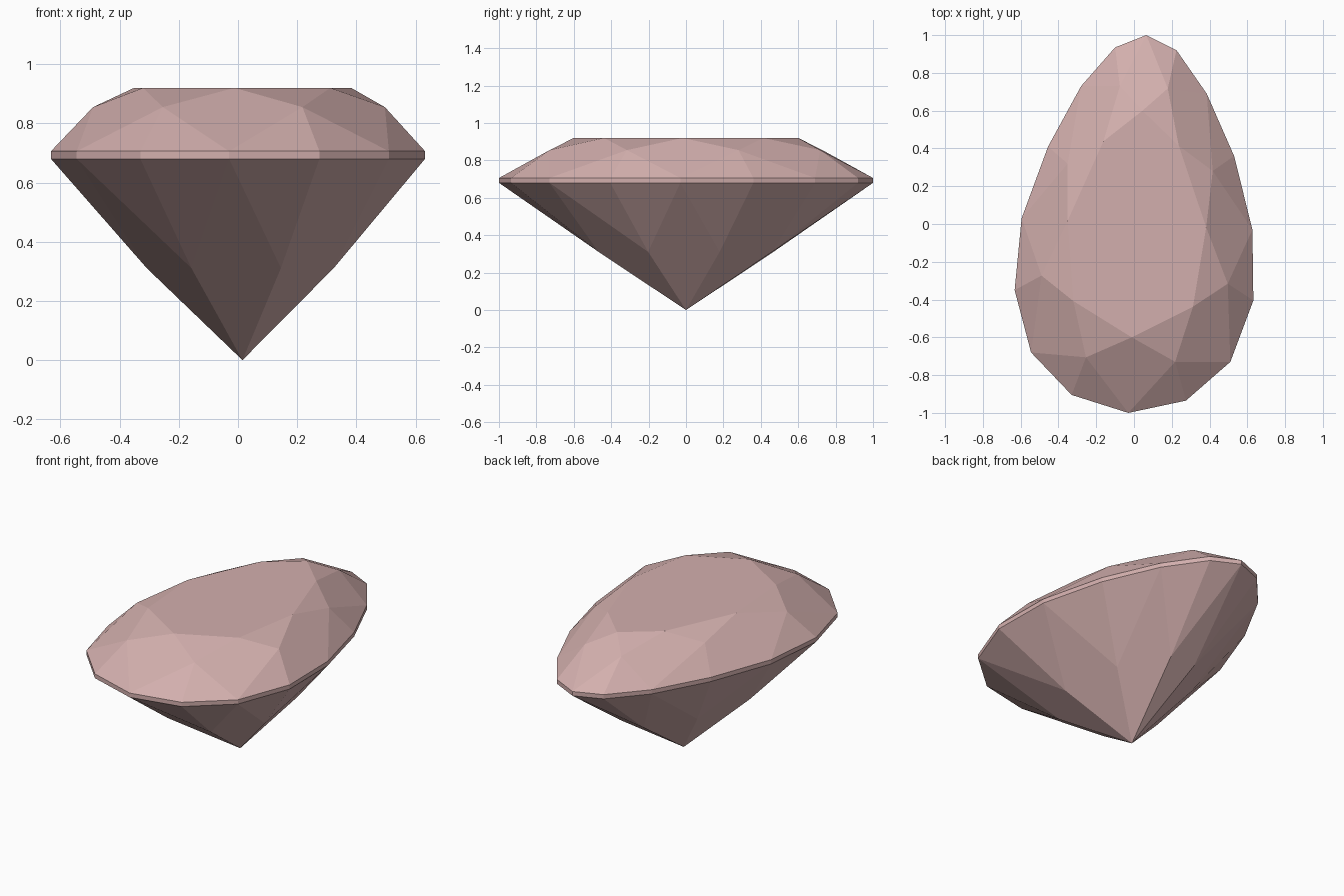
import bpy
import bmesh

if "Cube" in bpy.data.objects:
    bpy.data.objects.remove(bpy.data.objects["Cube"])

# Pear-shaped girdle outline, counter-clockwise from the rounded end
OUTLINE = [(-0.03, -1.0), (0.275, -0.935), (0.51, -0.73), (0.632, -0.405),
           (0.627, -0.03), (0.53, 0.36), (0.385, 0.69), (0.225, 0.92),
           (0.065, 1.0), (-0.10, 0.935), (-0.28, 0.73), (-0.455, 0.41),
           (-0.595, 0.03), (-0.632, -0.35), (-0.545, -0.68), (-0.33, -0.905)]
N = len(OUTLINE)
CENTRE_X = 0.015

bm = bmesh.new()


def ring(scale, z, start=0, step=1):
    """Outline points scaled about the gem axis, keyed by outline index."""
    return {i: bm.verts.new((CENTRE_X + (OUTLINE[i][0] - CENTRE_X) * scale,
                             OUTLINE[i][1] * scale, z))
            for i in range(start, N, step)}


table = ring(0.60, 0.92, 0, 2)
crown = ring(0.78, 0.855, 1, 2)
girdle_top = ring(1.0, 0.706)
girdle_low = ring(1.0, 0.68)
pavilion = ring(0.50, 0.311, 1, 2)
culet = bm.verts.new((CENTRE_X, 0, 0))

# Flat table on top
bm.faces.new(list(table.values()))

# Girdle band
for i in range(N):
    j = (i + 1) % N
    bm.faces.new((girdle_low[i], girdle_low[j], girdle_top[j], girdle_top[i]))

for i in range(0, N, 2):
    a, b, prev = i + 1, (i + 2) % N, (i - 1) % N
    # Crown: star facet, kite facet and two girdle facets
    bm.faces.new((table[i], crown[a], table[b]))
    bm.faces.new((table[i], crown[prev], girdle_top[i], crown[a]))
    bm.faces.new((crown[a], girdle_top[i], girdle_top[a]))
    bm.faces.new((crown[a], girdle_top[a], girdle_top[b]))
    # Pavilion: long kite to the culet and two girdle facets
    bm.faces.new((culet, pavilion[a], girdle_low[i], pavilion[prev]))
    bm.faces.new((pavilion[a], girdle_low[a], girdle_low[i]))
    bm.faces.new((pavilion[a], girdle_low[b], girdle_low[a]))

bmesh.ops.recalc_face_normals(bm, faces=bm.faces[:])
mesh = bpy.data.meshes.new("pear_cut_gem")
bm.to_mesh(mesh)
bm.free()

# Single pale rose colour
rose = bpy.data.materials.new("pale rose")
rose.diffuse_color = (0.65, 0.43, 0.42, 1)
rose.use_nodes = True
rose.node_tree.nodes["Principled BSDF"].inputs["Base Color"].default_value = rose.diffuse_color
mesh.materials.append(rose)

gem = bpy.data.objects.new("pear_cut_gem", mesh)
bpy.context.collection.objects.link(gem)
